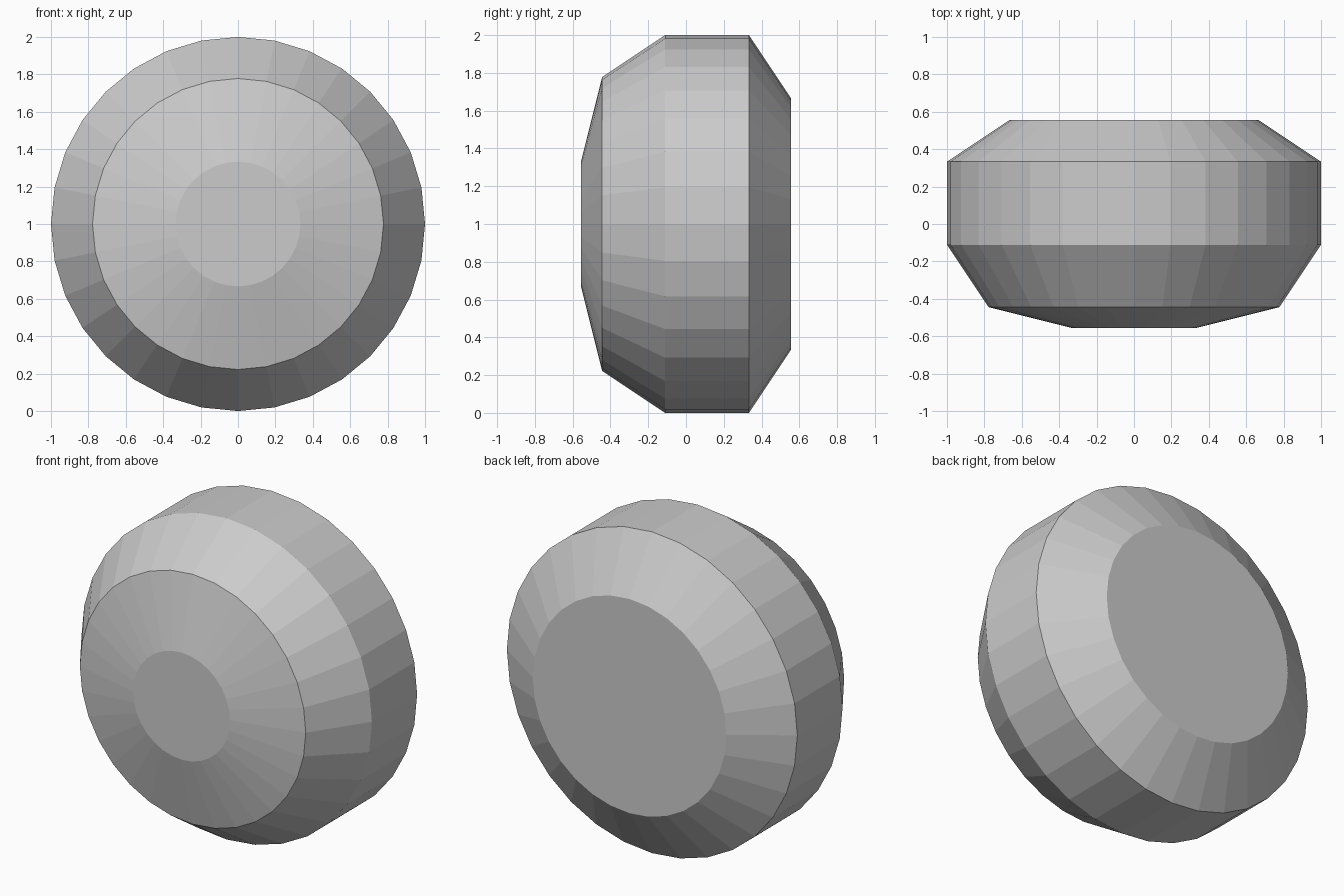
import bpy, bmesh, math

if "Cube" in bpy.data.objects:
    bpy.data.objects.remove(bpy.data.objects["Cube"])

SIDES = 32
# (y, radius) rings from front to back, in ninths of a unit
PROFILE = [(-5, 3), (-4, 7), (-1, 9), (3, 9), (5, 6)]

# Single grey material
grey = bpy.data.materials.new("plain grey")
grey.diffuse_color = (0.6, 0.6, 0.6, 1)
grey.use_nodes = True
grey.node_tree.nodes["Principled BSDF"].inputs["Base Color"].default_value = grey.diffuse_color

# Bevelled wheel: profile revolved around the y axis
bm = bmesh.new()
rings = []
for y, r in PROFILE:
    rings.append([bm.verts.new((r / 9 * math.sin(2 * math.pi * i / SIDES), y / 9,
                                1 + r / 9 * math.cos(2 * math.pi * i / SIDES)))
                  for i in range(SIDES)])
for a, b in zip(rings, rings[1:]):
    for i in range(SIDES):
        j = (i + 1) % SIDES
        bm.faces.new((a[i], a[j], b[j], b[i]))

# Flat front and back caps
bm.faces.new(rings[0])
bm.faces.new(rings[-1])
bmesh.ops.recalc_face_normals(bm, faces=bm.faces)

mesh = bpy.data.meshes.new("wheel")
bm.to_mesh(mesh)
bm.free()
mesh.materials.append(grey)
wheel = bpy.data.objects.new("wheel", mesh)
bpy.context.collection.objects.link(wheel)
